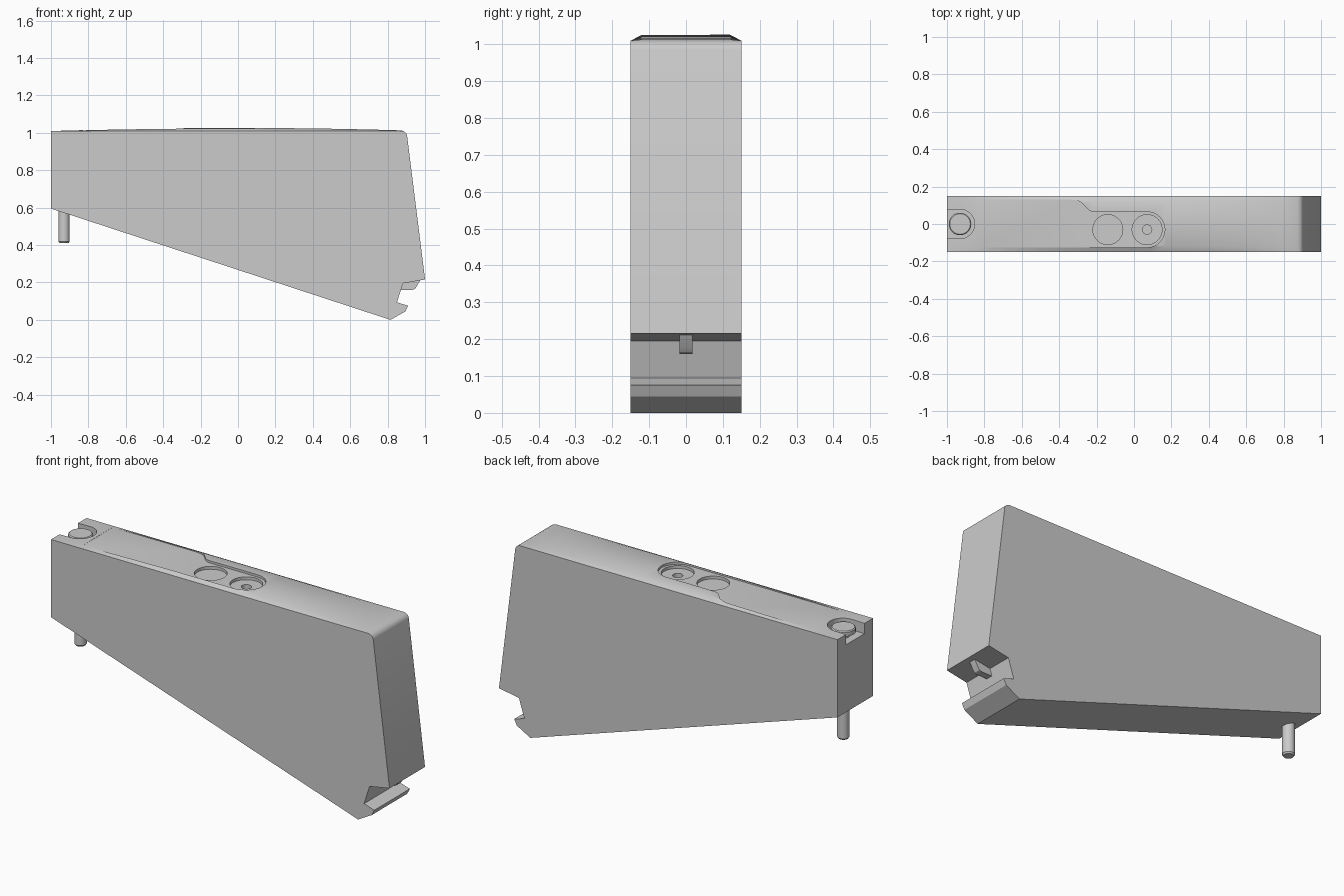
import bpy, bmesh
from math import pi, cos, sin

if "Cube" in bpy.data.objects:
    bpy.data.objects.remove(bpy.data.objects["Cube"])


def loft(name, rings):
    """Closed solid joining equal-length rings of 3D points, capped at both ends."""
    bm = bmesh.new()
    vs = [[bm.verts.new(p) for p in r] for r in rings]
    n = len(vs[0])
    for a, b in zip(vs, vs[1:]):
        for i in range(n):
            j = (i + 1) % n
            bm.faces.new((a[i], a[j], b[j], b[i]))
    bm.faces.new(vs[0][::-1])
    bm.faces.new(vs[-1])
    bmesh.ops.recalc_face_normals(bm, faces=bm.faces)
    me = bpy.data.meshes.new(name)
    bm.to_mesh(me)
    bm.free()
    ob = bpy.data.objects.new(name, me)
    bpy.context.collection.objects.link(ob)
    return ob


def prism(name, pts, z0, z1):
    return loft(name, [[(x, y, z) for x, y in pts] for z in (z0, z1)])


def arc(cx, cy, r, a0, a1, n):
    return [(cx + r * cos(a0 + (a1 - a0) * i / n), cy + r * sin(a0 + (a1 - a0) * i / n))
            for i in range(n + 1)]


def circle(cx, cy, r, n=40):
    return arc(cx, cy, r, 0, 2 * pi, n)[:-1]


def smooth(ob, angle=30):
    bpy.ops.object.select_all(action='DESELECT')
    ob.select_set(True)
    bpy.context.view_layer.objects.active = ob
    bpy.ops.object.shade_smooth_by_angle(angle=angle * pi / 180)


# Body: side profile swept across y, with a crowned top and sloped top edges
LOWER = [(-1, 0.595), (0.815, 0), (0.895, 0.045), (0.91, 0.075), (0.85, 0.094),
         (0.882, 0.195), (1, 0.216)]
TOP_RIGHT = 0.875


def body_ring(y, crown):
    pts = LOWER + [(0.904, 0.985), (0.9, 0.997), (0.89, 1.006)]
    for i in range(25):
        x = TOP_RIGHT - (TOP_RIGHT + 1) * i / 24
        pts.append((x, 1.01 + crown * max(0, 1 - (x / 0.97) ** 2)))
    return [(x, y, z) for x, z in pts]


body = loft("body", [body_ring(y, c) for y, c in
                     ((-0.15, 0), (-0.12, 0.016), (0.12, 0.016), (0.15, 0))])

# Cutters: shallow top pocket, two round wells, screw hole and open-ended slot
pocket = ([(-0.83, -0.125)] + arc(0.07, -0.03, 0.095, -pi / 2, pi / 2, 20) +
          [(-0.22, 0.065), (-0.24, 0.072), (-0.285, 0.118), (-0.31, 0.127),
           (-0.34, 0.13), (-0.83, 0.13)])
slot = [(-1.1, -0.078)] + arc(-0.93, 0, 0.078, -pi / 2, pi / 2, 20) + [(-1.1, 0.078)]
cutters = [
    prism("pocket_cutter", pocket, 1.0135, 1.2),
    prism("left_well_cutter", circle(-0.14, -0.03, 0.08), 0.998, 1.2),
    prism("right_well_cutter", circle(0.07, -0.03, 0.08), 0.998, 1.2),
    prism("pin_hole_cutter", circle(0.07, -0.03, 0.025, 24), 0.93, 1.2),
    prism("slot_cutter", slot, 0.955, 1.2),
]
bpy.context.view_layer.objects.active = body
for c in cutters:
    m = body.modifiers.new(c.name, 'BOOLEAN')
    m.operation, m.solver, m.object = 'DIFFERENCE', 'EXACT', c
    bpy.ops.object.modifier_apply(modifier=m.name)
    bpy.data.objects.remove(c)
smooth(body)

# Screw: flat head in the slot, shaft passing down through the body
screw_profile = [(0.024, 0.41), (0.03, 0.418), (0.03, 0.978), (0.06, 0.978),
                 (0.06, 1.0), (0.055, 1.005)]
screw = loft("screw", [[(x, y, z) for x, y in circle(-0.93, 0, r)]
                       for r, z in screw_profile])
smooth(screw)

# Small latch tab under the rear lip
tab = [(0.86, 0.16), (0.93, 0.16), (0.945, 0.165), (0.955, 0.177), (0.975, 0.215),
       (0.86, 0.215)]
latch = loft("latch_tab", [[(x, y, z) for x, z in tab] for y in (-0.018, 0.018)])
smooth(latch)
